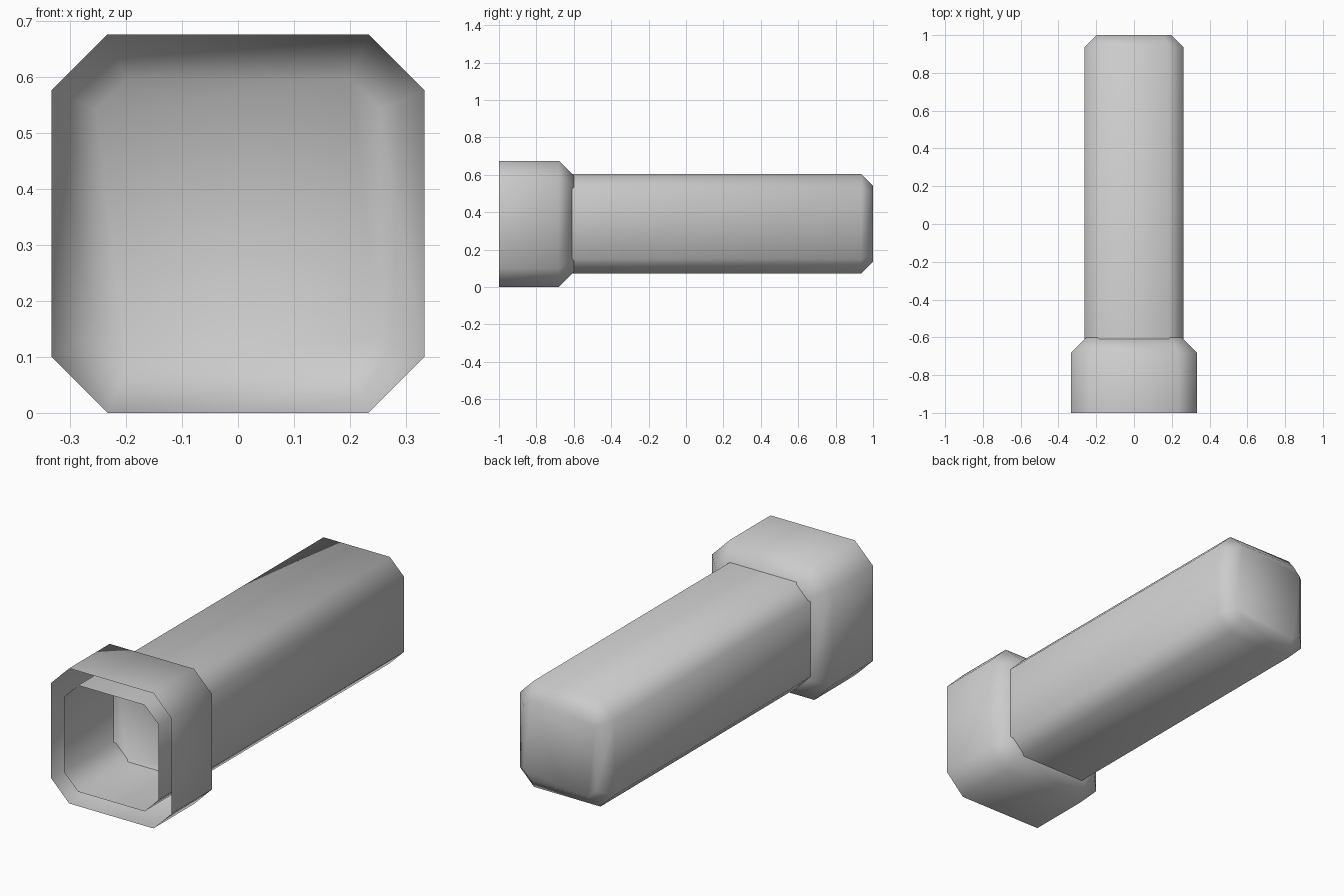
import bpy
import bmesh

CENTRE_Z = 0.3375

cube = bpy.data.objects.get("Cube")
if cube:
    bpy.data.objects.remove(cube, do_unlink=True)

grey = bpy.data.materials.new("plain grey")
grey.use_nodes = True
colour = (0.6, 0.6, 0.6, 1)
grey.diffuse_color = colour
grey.node_tree.nodes["Principled BSDF"].inputs["Base Color"].default_value = colour


def octagon(half_x, half_z, cut):
    """Rectangle with clipped corners, listed in order around the outline."""
    a, b = half_x - cut, half_z - cut
    return [(a, -half_z), (half_x, -b), (half_x, b), (a, half_z),
            (-a, half_z), (-half_x, b), (-half_x, -b), (-a, -half_z)]


def open_sleeve(name, half_x, half_z, cut, front, back, bevel):
    """Thin octagonal sleeve, open at the front, with a bevelled closed back."""
    # The back outline is an even inset, so its corner cut shrinks too
    inner_cut = cut - bevel * (2 - 2 ** 0.5)
    outer = octagon(half_x, half_z, cut)
    inner = octagon(half_x - bevel, half_z - bevel, inner_cut)
    bm = bmesh.new()
    rings = [[bm.verts.new((x, y, z + CENTRE_Z)) for x, z in outline]
             for outline, y in ((outer, front), (outer, back - bevel), (inner, back))]
    for r, s in zip(rings, rings[1:]):
        for i in range(len(r)):
            j = (i + 1) % len(r)
            bm.faces.new((r[i], r[j], s[j], s[i]))
    bm.faces.new(rings[-1])
    bm.normal_update()
    # Walls and cap face outwards
    bmesh.ops.recalc_face_normals(bm, faces=bm.faces)
    if bm.faces[-1:][0].normal.y < 0:
        bmesh.ops.reverse_faces(bm, faces=bm.faces)
    for face in bm.faces:
        face.smooth = True
    mesh = bpy.data.meshes.new(name)
    bm.to_mesh(mesh)
    bm.free()
    mesh.materials.append(grey)
    obj = bpy.data.objects.new(name, mesh)
    bpy.context.collection.objects.link(obj)


# Wide collar, and the long tube that passes through it
scale = 0.787
open_sleeve("collar", 0.333, 0.3375, 0.1, -1, -0.6, 0.08)
open_sleeve("long_tube", 0.333 * scale, 0.3375 * scale, 0.1 * scale, -1, 1, 0.08 * scale)
